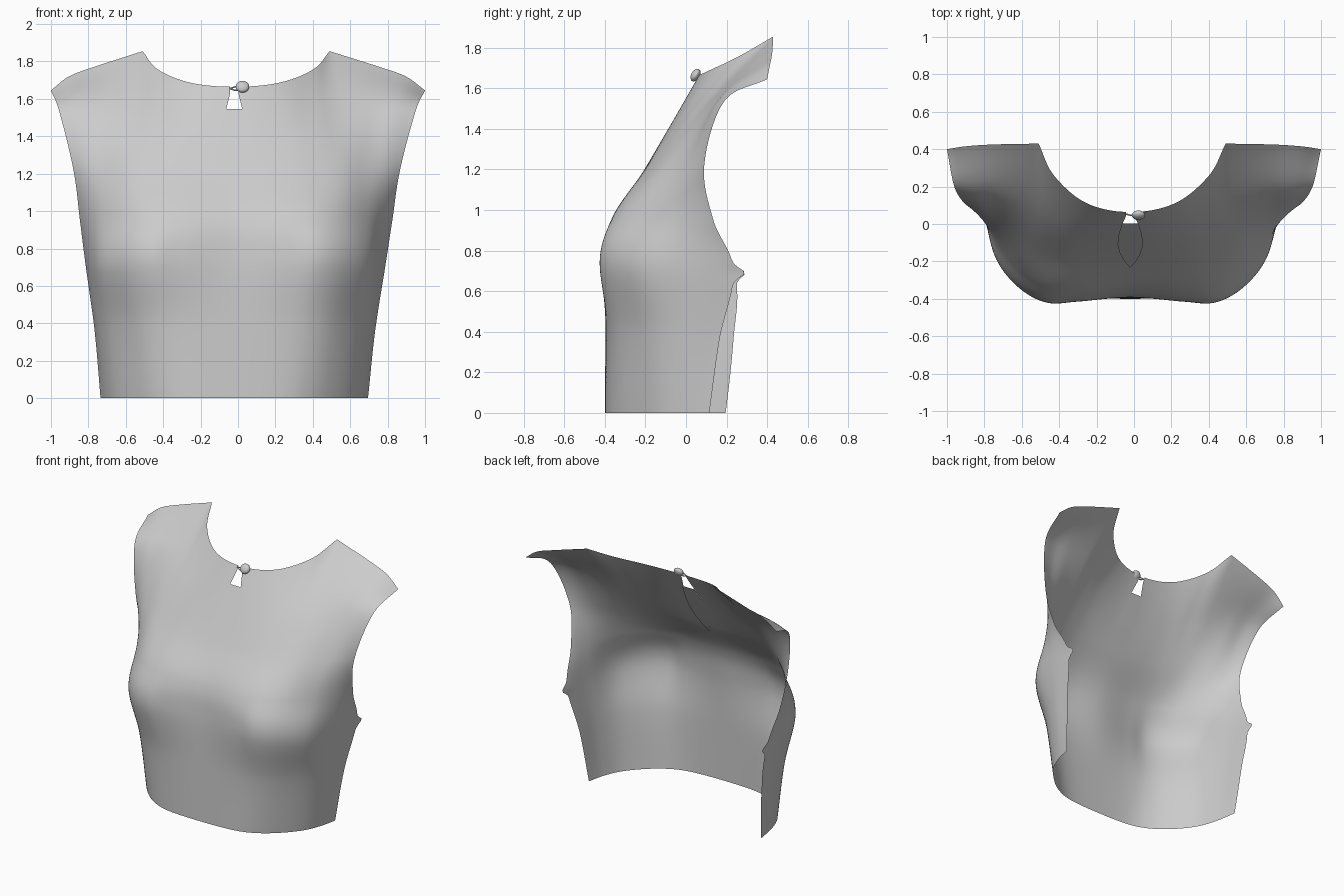
import bpy, bmesh, math
from mathutils import Vector

if "Cube" in bpy.data.objects:
    bpy.data.objects.remove(bpy.data.objects["Cube"])

# Control columns from centre front to side edge, each running hem -> top
COLS = [
    [(0, -.4, 0), (0, -.396, .4), (0, -.388, .75), (0, -.345, .97), (0, -.205, 1.2), (0, -.07, 1.43), (0, .065, 1.665)],
    [(.26, -.387, 0), (.27, -.392, .4), (.28, -.414, .75), (.28, -.36, .97), (.28, -.2, 1.2), (.27, -.045, 1.44), (.24, .115, 1.688)],
    [(.41, -.335, 0), (.43, -.362, .4), (.45, -.42, .75), (.45, -.34, .97), (.44, -.175, 1.2), (.43, .015, 1.47), (.415, .26, 1.757)],
    [(.53, -.245, 0), (.555, -.285, .4), (.6, -.34, .74), (.59, -.26, .97), (.575, -.12, 1.21), (.555, .11, 1.53), (.5, .43, 1.855)],
    [(.63, -.13, 0), (.67, -.155, .4), (.72, -.19, .72), (.71, -.125, .96), (.71, -.03, 1.21), (.725, .165, 1.56), (.75, .425, 1.775)],
    [(.685, -.01, 0), (.73, 0, .38), (.775, .02, .7), (.785, .01, .95), (.805, .035, 1.215), (.85, .17, 1.55), (.9, .415, 1.72)],
    [(.715, .115, 0), (.75, .165, .36), (.8, .235, .7), (.835, .135, .95), (.873, .09, 1.22), (.953, .188, 1.535), (1, .4, 1.645)],
]
# Keyhole half width against height
KEY = [(0, 0), (1.16, 0), (1.2, .025), (1.28, .053), (1.36, .065), (1.45, .06),
       (1.55, .042), (1.63, .022), (2, .018)]
NV, NU, CORNER = 96, 60, 3


def spline(pts, t, mirrored=False):
    n = len(pts) - 1
    x = t * n
    i = min(int(x), n - 1)
    f = x - i
    b, c = pts[i], pts[i + 1]
    if i:
        a = pts[i - 1]
    else:
        a = Vector((-c.x, c.y, c.z)) if mirrored else b * 2 - c
    d = pts[i + 2] if i + 2 <= n else c * 2 - b
    return (b * 2 + (c - a) * f + (a * 2 - b * 5 + c * 4 - d) * f ** 2
            + (b * 3 - a - c * 3 + d) * f ** 3) * .5


def key_width(z):
    for (z0, w0), (z1, w1) in zip(KEY, KEY[1:]):
        if z <= z1:
            return w0 + (w1 - w0) * max(0, (z - z0) / (z1 - z0))
    return KEY[-1][1]


def surface(u, v, side):
    row = [spline([Vector(p) for p in col], v) for col in COLS]
    p = spline(row, u, True)
    # crisp corner where neckline meets shoulder
    uc = CORNER / (len(COLS) - 1)
    q = (spline(row[:CORNER + 1], u / uc, True) if u <= uc
         else spline(row[CORNER:], (u - uc) / (1 - uc)))
    p = p.lerp(q, v ** 10)
    p.x += key_width(p.z) * max(0, 1 - u / .3) ** 2
    # small pulled point at the underarm seam
    p.y += .055 * u ** 40 * math.exp(-((p.z - .69) / .03) ** 2)
    p.x = p.x * side - .02 * (1 - u * v)
    if side < 0:  # left side seam reaches further back
        p.y += .08 * u ** 4 * max(0, 1 - (max(0, p.z) / .69) ** 3)
    p.z = max(0, p.z)
    return p


def make_object(name, bm):
    bmesh.ops.remove_doubles(bm, verts=bm.verts, dist=1e-5)
    bmesh.ops.recalc_face_normals(bm, faces=bm.faces)
    me = bpy.data.meshes.new(name)
    bm.to_mesh(me)
    bm.free()
    ob = bpy.data.objects.new(name, me)
    bpy.context.collection.objects.link(ob)
    for f in me.polygons:
        f.use_smooth = True
    return ob


# Bodice front: two halves joined below the keyhole
bm = bmesh.new()
edges = {}
for side in (1, -1):
    grid = [[bm.verts.new(surface(i / NU, j / NV, side)) for i in range(NU + 1)]
            for j in range(NV + 1)]
    edges[side] = [r[0].co.copy() for r in grid]
    for r0, r1 in zip(grid, grid[1:]):
        for i in range(NU):
            quad = [r0[i], r0[i + 1], r1[i + 1], r1[i]]
            bm.faces.new(quad if side > 0 else quad[::-1])
make_object("bodice_front", bm)

# Underlay panel showing through the keyhole
bm = bmesh.new()
prev = None
for a, b in zip(edges[-1], edges[1]):
    if 1.14 < a.z < 1.56:
        cur = [bm.verts.new(p + Vector((dx, .006, 0))) for p, dx in ((a, -.006), (b, .006))]
        if prev:
            bm.faces.new([prev[0], prev[1], cur[1], cur[0]])
        prev = cur
make_object("keyhole_underlay", bm)

# Button at the neckline
bpy.ops.mesh.primitive_uv_sphere_add(segments=32, ring_count=16, radius=1,
                                     location=(.024, .047, 1.665), rotation=(math.radians(60), 0, 0))
button = bpy.context.object
button.name = "neck_button"
button.scale = (.036, .034, .021)
bpy.ops.object.shade_smooth()

# Cord loop from the left neck edge round the button
for dz in (.008, -.008):
    cu = bpy.data.curves.new("button_loop", 'CURVE')
    cu.dimensions = '3D'
    cu.bevel_depth = .004
    cu.bevel_resolution = 2
    sp = cu.splines.new('POLY')
    path = [(-.045, .054, 1.655), (-.02, .047, 1.655 + dz), (.01, .047, 1.658 + dz * 1.6), (.03, .052, 1.66 + dz)]
    sp.points.add(len(path) - 1)
    for pt, co in zip(sp.points, path):
        pt.co = (*co, 1)
    bpy.context.collection.objects.link(bpy.data.objects.new("button_loop", cu))
